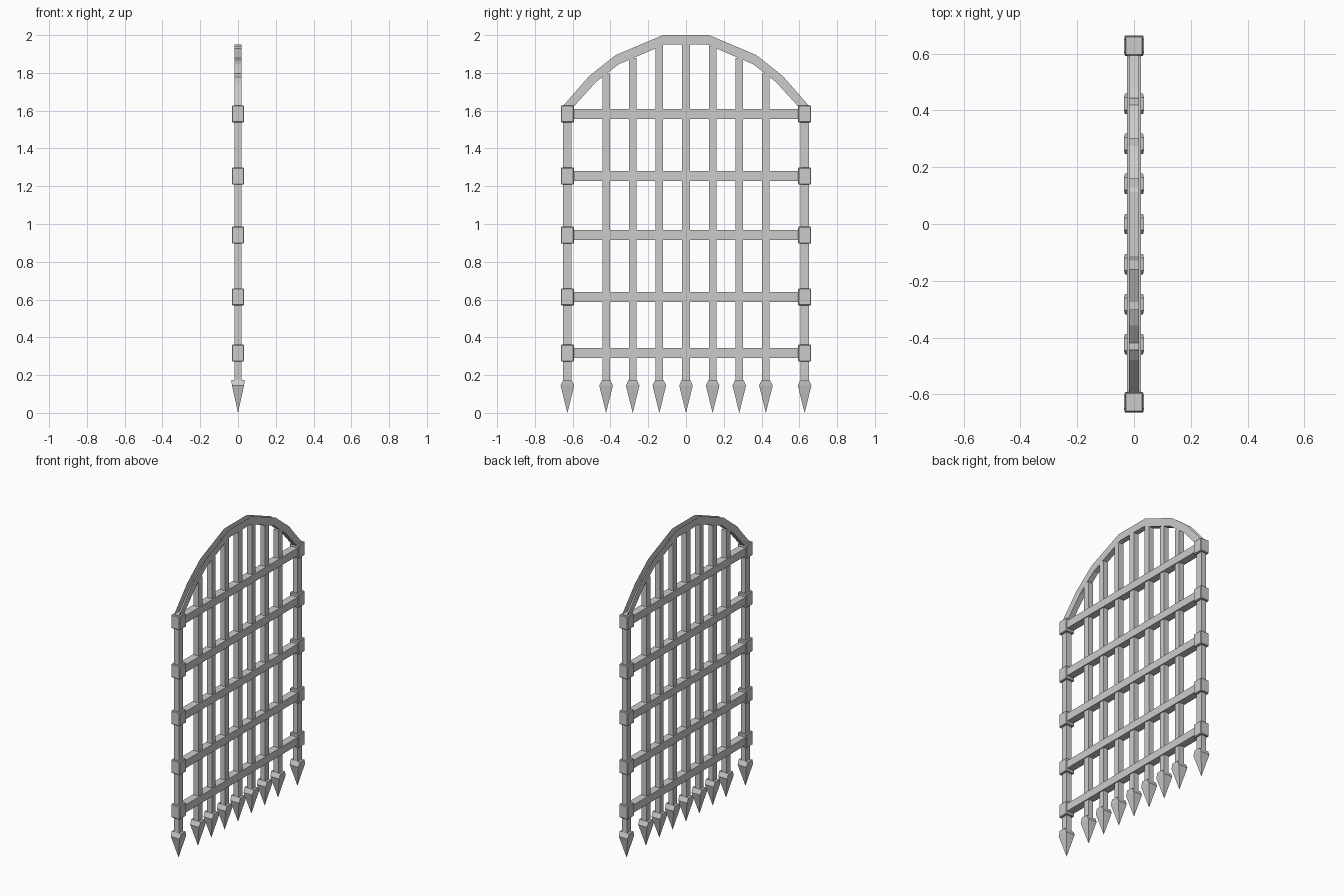
import bpy, bmesh
from mathutils import Vector

if "Cube" in bpy.data.objects:
    bpy.data.objects.remove(bpy.data.objects["Cube"])


def make_object(name, bm):
    bmesh.ops.recalc_face_normals(bm, faces=bm.faces[:])
    mesh = bpy.data.meshes.new(name)
    bm.to_mesh(mesh)
    bm.free()
    obj = bpy.data.objects.new(name, mesh)
    bpy.context.collection.objects.link(obj)
    return obj


def box(name, center, size, bevel=0):
    bm = bmesh.new()
    bmesh.ops.create_cube(bm, size=1)
    for v in bm.verts:
        v.co = Vector(c + p * s for c, p, s in zip(center, v.co, size))
    if bevel:
        bmesh.ops.bevel(bm, geom=bm.edges[:], offset=bevel, segments=1, affect='EDGES')
    return make_object(name, bm)


def spike(name, y):
    # arrowhead with a narrow top, wide shoulders and a point at the ground
    bm = bmesh.new()
    rings = []
    for hx, hy, z in ((0.035, 0.022, 0.175), (0.032, 0.036, 0.145)):
        rings.append([bm.verts.new((sx * hx, y + sy * hy, z))
                      for sx, sy in ((-1, -1), (1, -1), (1, 1), (-1, 1))])
    tip = bm.verts.new((0, y, 0))
    bm.faces.new(rings[0])
    for i in range(4):
        j = (i + 1) % 4
        bm.faces.new((rings[0][i], rings[0][j], rings[1][j], rings[1][i]))
        bm.faces.new((rings[1][i], rings[1][j], tip))
    return make_object(name, bm)


rail_heights = (0.317, 0.614, 0.941, 1.254, 1.583)
post_y = 0.628

# outer posts, with collars where the rails meet them
for side in (-1, 1):
    y = side * post_y
    box("outer_post", (0, y, 0.895), (0.036, 0.045, 1.47))
    spike("outer_spike", y)
    for z in rail_heights:
        box("collar", (0, y, z), (0.064, 0.069, 0.09), 0.004)

# horizontal rails
for z in rail_heights:
    box("rail", (0, 0, z), (0.05, 1.21, 0.052))

# inner vertical bars, ending at the underside of the arch
bar_tops = (1.95, 1.943, 1.88, 1.797)
for k in range(-3, 4):
    y = k * 0.141
    top = bar_tops[abs(k)]
    box("inner_bar", (0, y, (top + 0.17) / 2), (0.036, 0.04, top - 0.17))
    spike("inner_spike", y)

# faceted arch: a channel with side plates and underside, open along the top
half_outer = [(-0.651, 1.625), (-0.513, 1.783), (-0.373, 1.894), (-0.122, 2.0)]
half_inner = [(-0.605, 1.61), (-0.478, 1.75), (-0.357, 1.845), (-0.112, 1.95)]
outer = half_outer + [(-y, z) for y, z in reversed(half_outer)]
inner = half_inner + [(-y, z) for y, z in reversed(half_inner)]
bm = bmesh.new()
lines = [[bm.verts.new((x, y, z)) for y, z in path]
         for x, path in ((-0.018, outer), (-0.018, inner), (0.018, inner), (0.018, outer))]
for a, b in zip(lines, lines[1:]):
    for i in range(len(a) - 1):
        bm.faces.new((a[i], a[i + 1], b[i + 1], b[i]))
make_object("arch", bm)
